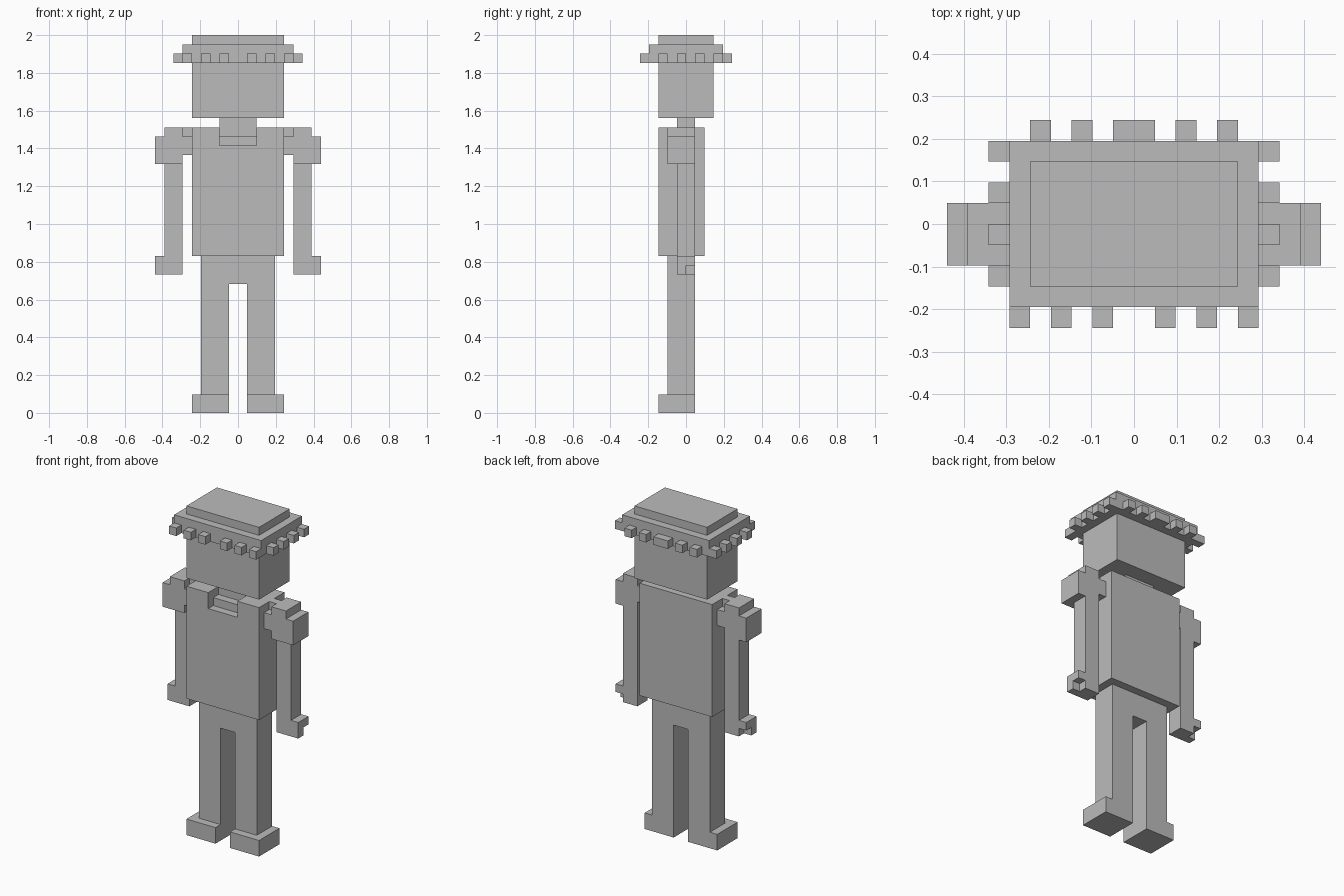
import bpy, bmesh, math
from itertools import product

if "Cube" in bpy.data.objects:
    bpy.data.objects.remove(bpy.data.objects["Cube"])

U = 2 / 41  # one block; the figure is 41 blocks tall

grey = bpy.data.materials.new("plain grey")
grey.diffuse_color = (0.5, 0.5, 0.5, 1)
grey.use_nodes = True
grey.node_tree.nodes["Principled BSDF"].inputs["Base Color"].default_value = grey.diffuse_color


def cells(box):
    x0, x1, y0, y1, z0, z1 = box
    return set(product(range(x0, x1), range(y0, y1), range(z0, z1)))


def mirrored(boxes):
    return [(-b[1], -b[0]) + tuple(b[2:]) for b in boxes]


def part(name, add, cut=()):
    """Solid made of block-grid boxes (x0, x1, y0, y1, z0, z1), outer skin only."""
    solid = set().union(*map(cells, add)) - set().union(*map(cells, cut))
    bm = bmesh.new()
    verts = {}
    for c in solid:
        for axis, side in product(range(3), (0, 1)):
            n = list(c)
            n[axis] += 2 * side - 1
            if tuple(n) in solid:
                continue
            a, b = (axis + 1) % 3, (axis + 2) % 3
            ring = [(0, 0), (1, 0), (1, 1), (0, 1)]
            corners = []
            for i, j in (ring if side else ring[::-1]):
                p = list(c)
                p[axis] += side
                p[a] += i
                p[b] += j
                p = tuple(p)
                if p not in verts:
                    verts[p] = bm.verts.new([k * U for k in p])
                corners.append(verts[p])
            bm.faces.new(corners)
    # merge the flat block faces into clean large ones
    bmesh.ops.dissolve_limit(bm, angle_limit=math.radians(1),
                             verts=bm.verts[:], edges=bm.edges[:])
    mesh = bpy.data.meshes.new(name)
    bm.to_mesh(mesh)
    bm.free()
    mesh.materials.append(grey)
    ob = bpy.data.objects.new(name, mesh)
    bpy.context.collection.objects.link(ob)


def pair(name, add, cut=()):
    part("left_" + name, add, cut)
    part("right_" + name, mirrored(add), mirrored(cut))


# Hat: crown plate and a brim ringed with small studs
part("hat_crown", [(-5, 5, -3, 3, 40, 41)])
studs = [(x, x + 1, -5, -4, 38, 39) for x in (-6, -4, -2, 1, 3, 5)]
studs += [(a, b, 4, 5, 38, 39) for a, b in ((-5, -4), (-3, -2), (-1, 1), (2, 3), (4, 5))]
side_studs = [(6, 7, y, y + 1, 38, 39) for y in (-3, -1, 1, 3)]
part("hat_brim", [(-6, 6, -4, 4, 38, 40)] + studs + side_studs + mirrored(side_studs))

# Head and neck
part("head", [(-5, 5, -3, 3, 32, 38)])
part("neck", [(-2, 2, -1, 1, 31, 32)])

# Torso with a stepped collar opening
part("torso", [(-5, 5, -3, 2, 17, 31)],
     [(-2, 2, -3, -2, 29, 31), (-2, 2, -2, -1, 30, 31)])

# Shoulders, arms and hands
pair("shoulder", [(5, 6, -2, 1, 28, 30), (5, 6, -1, 0, 30, 31),
                  (6, 8, -2, 1, 27, 31), (8, 9, -2, 1, 27, 30)])
pair("arm", [(6, 8, -1, 1, 15, 27), (8, 9, -1, 1, 15, 17)],
     [(8, 9, 0, 1, 15, 16)])

# Trousers and feet
part("trousers", [(-4, 4, -2, 1, 2, 17)], [(-1, 1, -2, 1, 2, 14)])
pair("foot", [(1, 5, -3, 1, 0, 2)])
